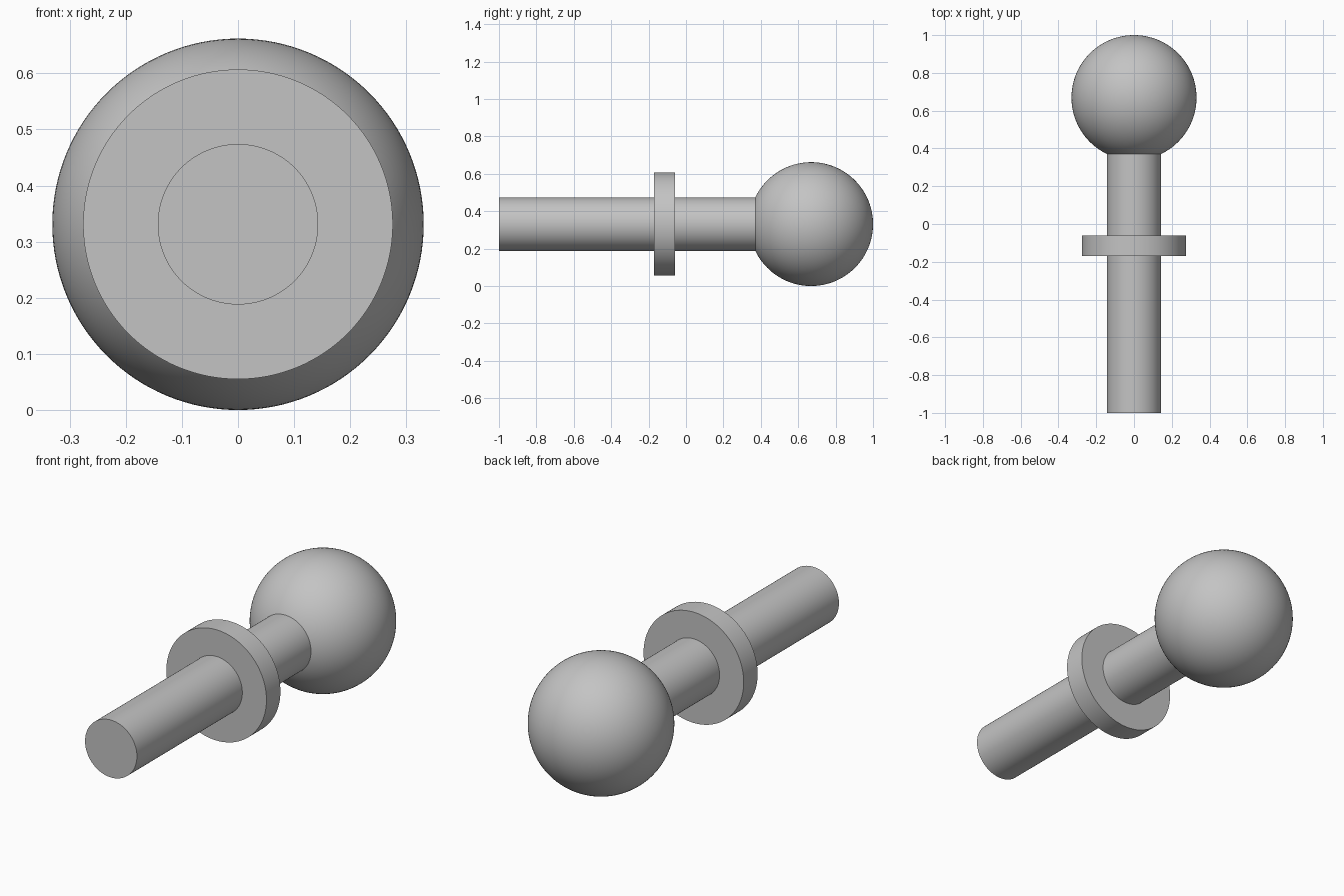
import bpy
import math

cube = bpy.data.objects.get("Cube")
if cube:
    bpy.data.objects.remove(cube, do_unlink=True)

BALL_R = 0.331
SHAFT_R = 0.143
COLLAR_R = 0.276
AXIS_Z = BALL_R
BALL_Y = 1 - BALL_R
ALONG_Y = (math.radians(90), 0, 0)

steel = bpy.data.materials.new("grey_steel")
steel.use_nodes = True
colour = (0.55, 0.55, 0.55, 1)
steel.diffuse_color = colour
steel.node_tree.nodes["Principled BSDF"].inputs["Base Color"].default_value = colour


def finish(name):
    """Name, colour and smooth the newly added part."""
    part = bpy.context.object
    part.name = name
    part.data.materials.append(steel)
    bpy.ops.object.shade_smooth_by_angle(angle=math.radians(30))


def rod(name, radius, y_start, y_end):
    """Round bar lying along the y axis."""
    bpy.ops.mesh.primitive_cylinder_add(
        vertices=128, radius=radius, depth=y_end - y_start,
        location=(0, (y_start + y_end) / 2, AXIS_Z), rotation=ALONG_Y)
    finish(name)


# Straight shaft, its back end buried just inside the ball
neck_y = BALL_Y - math.sqrt(BALL_R ** 2 - SHAFT_R ** 2)
rod("shaft", SHAFT_R, -1, neck_y + 0.02)

# Stop collar
rod("collar", COLLAR_R, -0.17, -0.06)

# Ball head
bpy.ops.mesh.primitive_uv_sphere_add(
    segments=128, ring_count=64, radius=BALL_R,
    location=(0, BALL_Y, AXIS_Z), rotation=ALONG_Y)
finish("ball_head")
